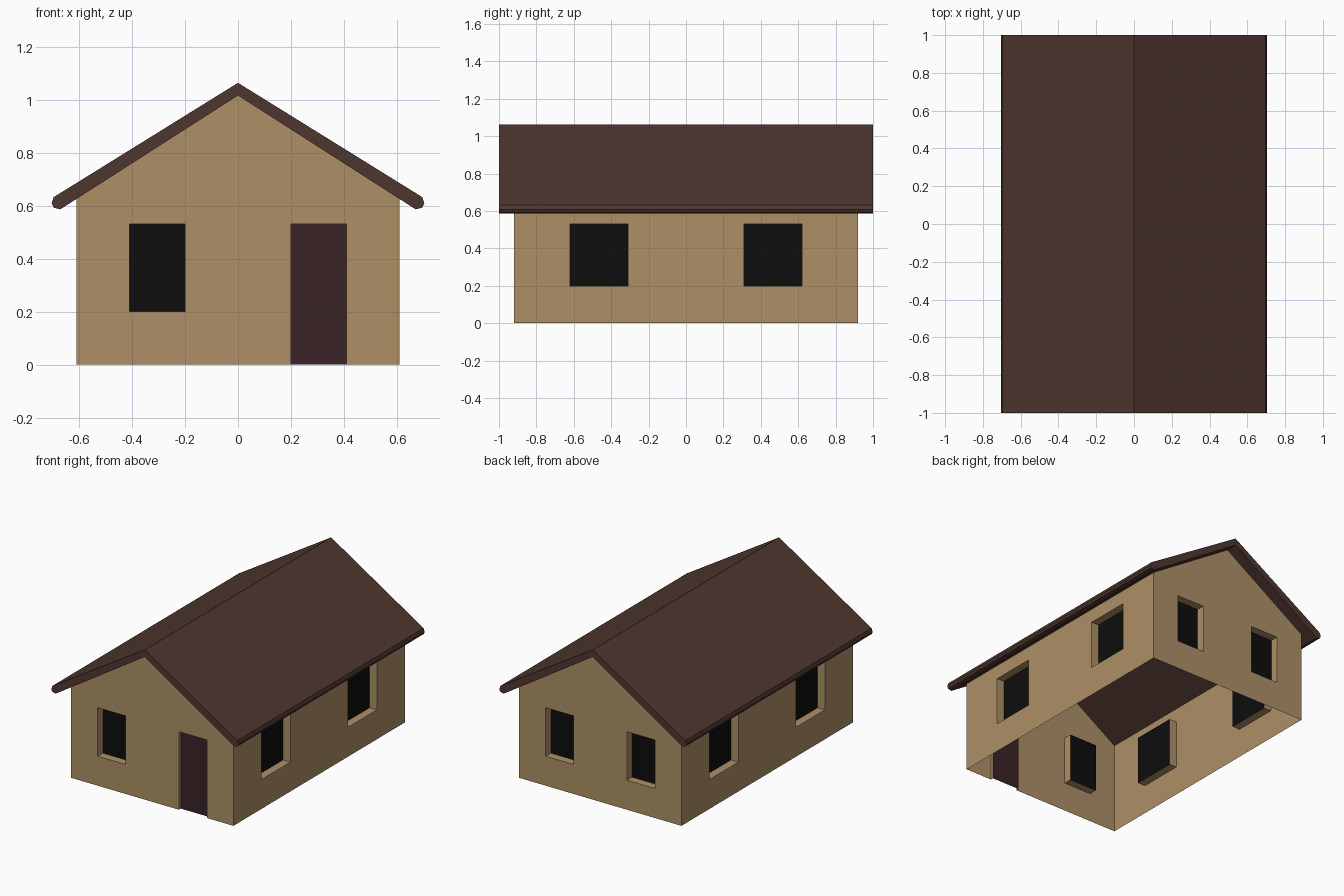
import bpy, bmesh
from math import pi
from mathutils import Matrix, Vector

if "Cube" in bpy.data.objects:
    bpy.data.objects.remove(bpy.data.objects["Cube"])

HX, HY = 0.61, 0.92          # wall half sizes
EAVE, APEX = 0.625, 1.015    # wall top at the sides and at the ridge
Z0, Z1 = 0.20, 0.53          # window sill and head
W_DEPTH, D_DEPTH = 0.055, 0.02


def material(name, rgb):
    m = bpy.data.materials.new(name)
    m.diffuse_color = (*rgb, 1)
    m.use_nodes = True
    m.node_tree.nodes["Principled BSDF"].inputs["Base Color"].default_value = m.diffuse_color
    return m


def finish(name, bm, mat):
    bmesh.ops.remove_doubles(bm, verts=bm.verts, dist=1e-5)
    me = bpy.data.meshes.new(name)
    bm.to_mesh(me)
    bm.free()
    ob = bpy.data.objects.new(name, me)
    bpy.context.collection.objects.link(ob)
    me.materials.append(mat)
    return ob


tan = material("wall_tan", (0.42, 0.28, 0.135))
brown = material("roof_brown", (0.078, 0.037, 0.028))
black = material("glass_black", (0.004, 0.004, 0.004))
maroon = material("door_maroon", (0.043, 0.017, 0.02))

walls, panes, door = bmesh.new(), bmesh.new(), bmesh.new()


def wall(turn, half, dist, windows, doors=(), gable=False):
    """One sheet wall, facing -y and turned about z, with recessed openings."""
    rot = Matrix.Rotation(turn * pi / 2, 3, 'Z')

    def face(bm, *pts):
        bm.faces.new([bm.verts.new(rot @ Vector((u, d - dist, z))) for u, z, d in pts])

    def rect(bm, u0, u1, z0, z1, d=0):
        face(bm, (u0, z0, d), (u1, z0, d), (u1, z1, d), (u0, z1, d))

    # plain wall around the openings
    us = sorted([-half, half] + [u for o in (*windows, *doors) for u in o])
    for u0, u1 in zip(us, us[1:]):
        if (u0, u1) not in doors:
            rect(walls, u0, u1, 0, Z0)
            if (u0, u1) not in windows:
                rect(walls, u0, u1, Z0, Z1)
        rect(walls, u0, u1, Z1, EAVE)
    if gable:
        face(walls, *[(u, EAVE, 0) for u in us], (0, APEX, 0))

    # reveals and the panel at the back of each opening
    for openings, bm, sill, d in ((windows, panes, Z0, W_DEPTH), (doors, door, 0, D_DEPTH)):
        for u0, u1 in openings:
            face(walls, (u0, sill, 0), (u0, sill, d), (u0, Z1, d), (u0, Z1, 0))
            face(walls, (u1, sill, d), (u1, sill, 0), (u1, Z1, 0), (u1, Z1, d))
            face(walls, (u0, Z1, 0), (u0, Z1, d), (u1, Z1, d), (u1, Z1, 0))
            if sill:
                face(walls, (u0, sill, d), (u0, sill, 0), (u1, sill, 0), (u1, sill, d))
            rect(bm, u0, u1, sill, Z1, d)


end_l, end_r = (-0.41, -0.20), (0.20, 0.41)
side = [(-0.62, -0.31), (0.31, 0.62)]
wall(0, HX, HY, [end_l], [end_r], gable=True)     # front
wall(2, HX, HY, [end_l, end_r], gable=True)       # back
wall(1, HY, HX, side)                             # right
wall(3, HY, HX, side)                             # left
finish("walls", walls, tan)
finish("window_panes", panes, black)
finish("door", door, maroon)

# roof: mirrored slab profile with rounded eaves, run along y
half = [(0.695, 0.632), (0.703, 0.608), (0.695, 0.592), (0.67, 0.586)]
profile = [(0, 1.063)] + half + [(0, APEX)] + [(-x, z) for x, z in reversed(half)]
roof = bmesh.new()
ends = [[roof.verts.new((x, y, z)) for x, z in profile] for y in (-1, 1)]
n = len(profile)
for i in range(n):
    j = (i + 1) % n
    roof.faces.new((ends[0][i], ends[0][j], ends[1][j], ends[1][i]))
for e in ends:
    roof.faces.new(e)
bmesh.ops.recalc_face_normals(roof, faces=roof.faces)
finish("roof", roof, brown)
